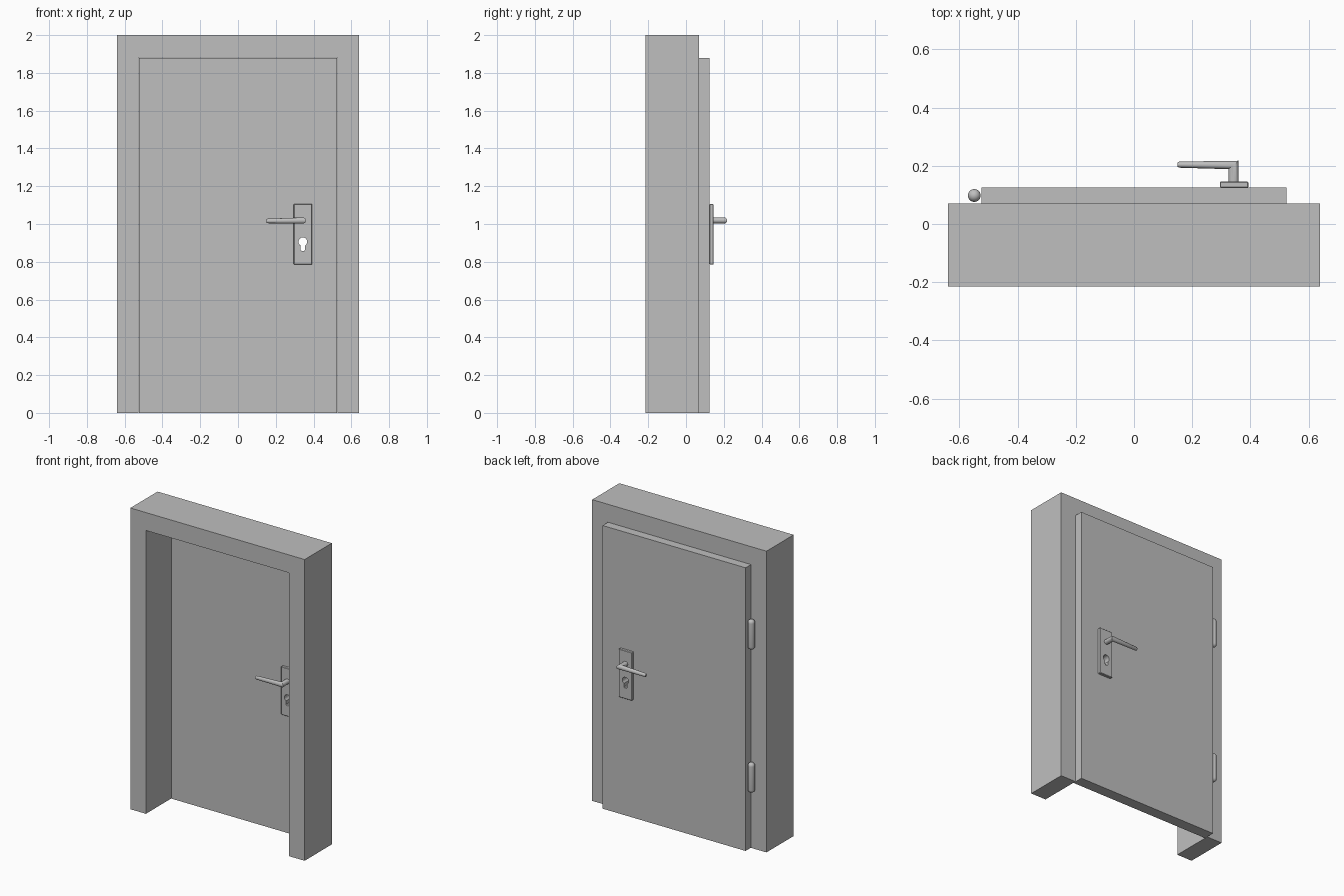
import bpy, bmesh, math
from mathutils import Vector

cube = bpy.data.objects.get("Cube")
if cube:
    bpy.data.objects.remove(cube, do_unlink=True)

grey = bpy.data.materials.new("neutral grey")
grey.use_nodes = True
colour = (0.52, 0.52, 0.52, 1)
grey.diffuse_color = colour
grey.node_tree.nodes["Principled BSDF"].inputs["Base Color"].default_value = colour

DOOR_FRONT, FRAME_BACK, DOOR_BACK = 0.05, 0.07, 0.125


def finish(name, bm, smooth=False):
    bmesh.ops.recalc_face_normals(bm, faces=bm.faces)
    mesh = bpy.data.meshes.new(name)
    bm.to_mesh(mesh)
    bm.free()
    mesh.materials.append(grey)
    obj = bpy.data.objects.new(name, mesh)
    bpy.context.collection.objects.link(obj)
    if smooth:
        bpy.ops.object.select_all(action="DESELECT")
        obj.select_set(True)
        bpy.context.view_layer.objects.active = obj
        bpy.ops.object.shade_smooth_by_angle(angle=math.radians(35))
    return obj


def prism(name, outline, y0, y1):
    """Extrude an x-z outline along y."""
    bm = bmesh.new()
    face = bm.faces.new([bm.verts.new((x, y0, z)) for x, z in outline])
    new = bmesh.ops.extrude_face_region(bm, geom=[face])["geom"]
    verts = [v for v in new if isinstance(v, bmesh.types.BMVert)]
    bmesh.ops.translate(bm, verts=verts, vec=(0, y1 - y0, 0))
    return finish(name, bm)


def rectangle(x0, x1, z0, z1):
    return [(x0, z0), (x1, z0), (x1, z1), (x0, z1)]


def modify(obj, kind, **settings):
    """Add a modifier and apply it."""
    mod = obj.modifiers.new(kind.title(), kind)
    for key, value in settings.items():
        setattr(mod, key, value)
    bpy.context.view_layer.objects.active = obj
    bpy.ops.object.modifier_apply(modifier=mod.name)


# Frame: an upside-down U with an open threshold
W, H, w, h = 0.64, 2.0, 0.526, 1.881
prism("door_frame", [(-W, 0), (-w, 0), (-w, h), (w, h), (w, 0), (W, 0), (W, H), (-W, H)],
      -0.215, FRAME_BACK)

# Door leaf
door = prism("door_leaf", rectangle(-0.525, 0.525, 0, 1.88), DOOR_FRONT, DOOR_BACK)

# Handle plates on both faces
plates = []
for side, face, s in (("front", DOOR_FRONT, -1), ("back", DOOR_BACK, 1)):
    plate = prism(side + "_handle_plate", rectangle(0.295, 0.393, 0.785, 1.105),
                  face, face + s * 0.021)
    modify(plate, "BEVEL", width=0.003, segments=1)
    plates.append(plate)

# Keyhole cut right through the door and plates
kx, kz, kr, slot = 0.343, 0.906, 0.023, 0.011
start = math.asin(slot / kr)
outline = [(kx + slot, 0.862), (kx + slot * 0.6, 0.857),
           (kx - slot * 0.6, 0.857), (kx - slot, 0.862)]
for i in range(21):
    a = start + (2 * math.pi - 2 * start) * i / 20
    outline.append((kx - kr * math.sin(a), kz - kr * math.cos(a)))
cutter = prism("keyhole_cutter", outline, -0.1, 0.3)
cutter.hide_render = True
for part in [door] + plates:
    modify(part, "BOOLEAN", object=cutter, operation="DIFFERENCE", solver="EXACT")
bpy.data.objects.remove(cutter, do_unlink=True)


def lever(name, face, s):
    """Loft a mitred, tapering lever; rows hold x, distance, z, across x, across y, half height."""
    rows = [(0.3425, 0.015, 1.019, 0.0175, 0, 0.016),
            (0.3425, 0.078, 1.019, 0.0175, 0.0145, 0.016),
            (0.156, 0.079, 1.016, 0, 0.0105, 0.012),
            (0.150, 0.079, 1.016, 0, 0.0075, 0.009)]
    bm = bmesh.new()
    rings = []
    for x, d, z, ux, uy, rz in rows:
        ring = []
        for i in range(20):
            a = 2 * math.pi * i / 20
            c = math.cos(a)
            ring.append(bm.verts.new((x + ux * c, face + s * (d + uy * c), z + rz * math.sin(a))))
        rings.append(ring)
    for r0, r1 in zip(rings, rings[1:]):
        for i in range(20):
            j = (i + 1) % 20
            bm.faces.new((r0[i], r0[j], r1[j], r1[i]))
    bm.faces.new(rings[0])
    bm.faces.new(rings[-1])
    finish(name, bm, smooth=True)


lever("front_handle_lever", DOOR_FRONT, -1)
lever("back_handle_lever", DOOR_BACK, 1)

# Hinge barrels with rounded ends
for name, z in (("lower_hinge", 0.485), ("upper_hinge", 1.435)):
    bm = bmesh.new()
    bmesh.ops.create_uvsphere(bm, u_segments=24, v_segments=12, radius=0.022)
    for v in bm.verts:
        if abs(v.co.z) < 0.001:
            v.co.z = 0
    # Split the sphere at its equator and stretch it into a capsule
    equator = [e for e in bm.edges if all(v.co.z == 0 for v in e.verts)]
    bmesh.ops.split_edges(bm, edges=equator)
    for f in list(bm.faces):
        f.tag = f.calc_center_median().z > 0
    for v in bm.verts:
        v.co.z += 0.078 if v.link_faces[0].tag else -0.078
    rims = [e for e in bm.edges if e.is_boundary]
    bmesh.ops.bridge_loops(bm, edges=rims)
    bmesh.ops.translate(bm, verts=bm.verts, vec=Vector((-0.549, 0.098, z)))
    finish(name, bm, smooth=True)
